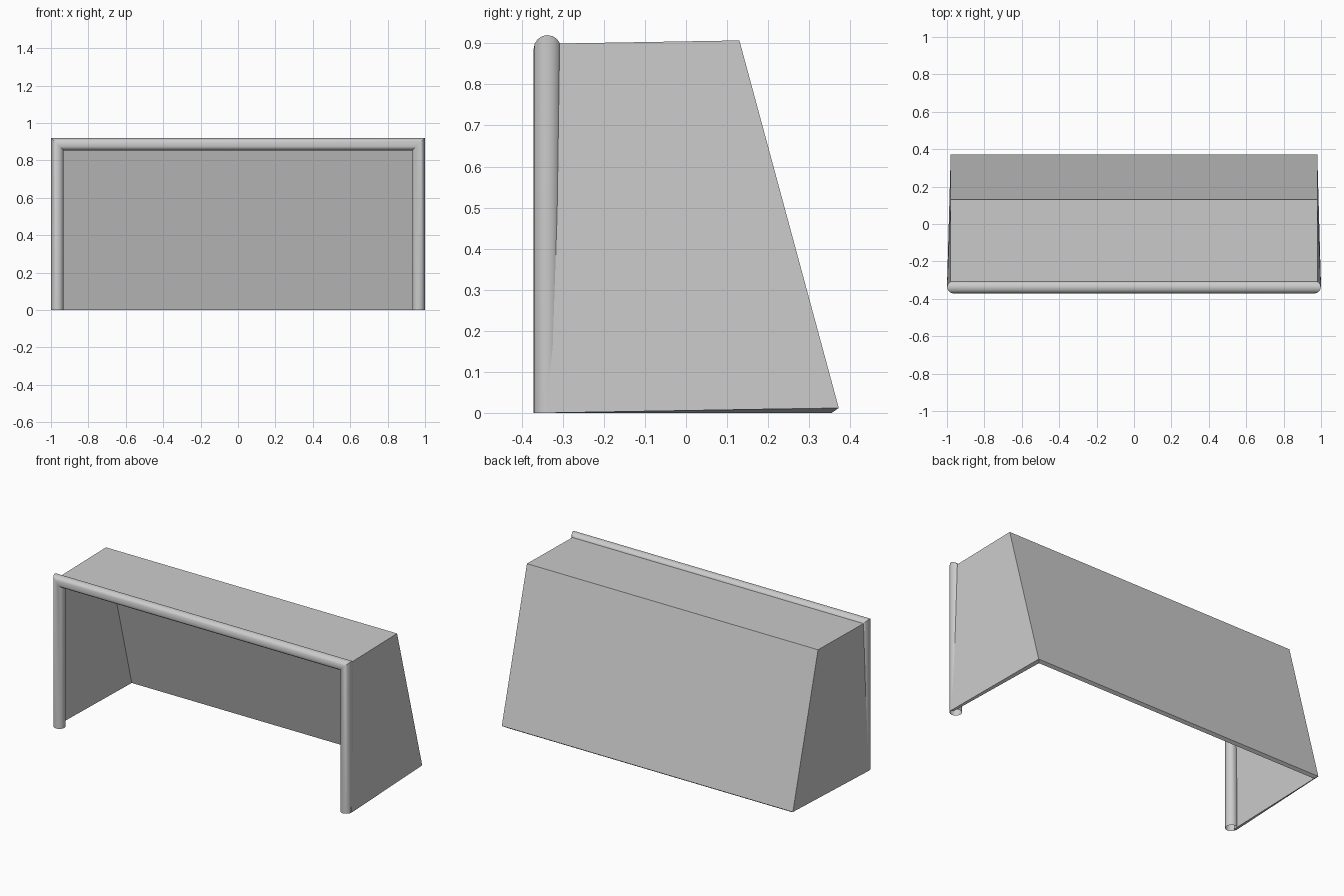
import bpy, bmesh, math

if "Cube" in bpy.data.objects:
    bpy.data.objects.remove(bpy.data.objects["Cube"])

R, SIDES = 0.0335, 16
PX, PY, TOP = 0.9655, -0.3375, 0.8865   # tube centre line


def make_object(name, bm):
    bmesh.ops.recalc_face_normals(bm, faces=bm.faces)
    mesh = bpy.data.meshes.new(name)
    bm.to_mesh(mesh)
    bm.free()
    ob = bpy.data.objects.new(name, mesh)
    bpy.context.collection.objects.link(ob)
    return ob


# Goal frame: one round tube, open at the feet, mitred at the top corners
bm = bmesh.new()
rings = []
for sx, at_top in ((-1, False), (-1, True), (1, True), (1, False)):
    ring = []
    for i in range(SIDES):
        a = 2 * math.pi * i / SIDES
        u, v = R * math.cos(a), R * math.sin(a)
        ring.append(bm.verts.new((sx * (PX + u), PY + v, TOP + u if at_top else 0)))
    rings.append(ring)
for a, b in zip(rings, rings[1:]):
    for i in range(SIDES):
        j = (i + 1) % SIDES
        bm.faces.new((a[i], a[j], b[j], b[i]))
frame = make_object("goal_frame", bm)
bpy.context.view_layer.objects.active = frame
frame.select_set(True)
bpy.ops.object.shade_smooth_by_angle(angle=math.radians(40))

# Net: thick shell of two sides, sloping back and roof
# profile per side: front bottom, front top, back top, back bottom
outer = [(1.0, -0.338, 0.0), (0.98, -0.338, 0.899), (0.98, 0.13, 0.907), (0.98, 0.372, 0.012)]
inner = [(0.984, -0.338, 0.0), (0.964, -0.338, 0.883), (0.964, 0.118, 0.891), (0.964, 0.355, 0.0)]
bm = bmesh.new()
shells = []
for prof in (outer, inner):
    left, right = [[bm.verts.new((s * x, y, z)) for x, y, z in prof] for s in (-1, 1)]
    bm.faces.new(left)
    bm.faces.new(right)
    for i in (1, 2):                     # roof, then back
        bm.faces.new((left[i], left[i + 1], right[i + 1], right[i]))
    # open border running round the mouth and the floor
    shells.append([left[1], left[0], left[3], right[3], right[0], right[1]])
o, n = shells
for i in range(6):
    j = (i + 1) % 6
    bm.faces.new((o[i], o[j], n[j], n[i]))
make_object("net", bm)
